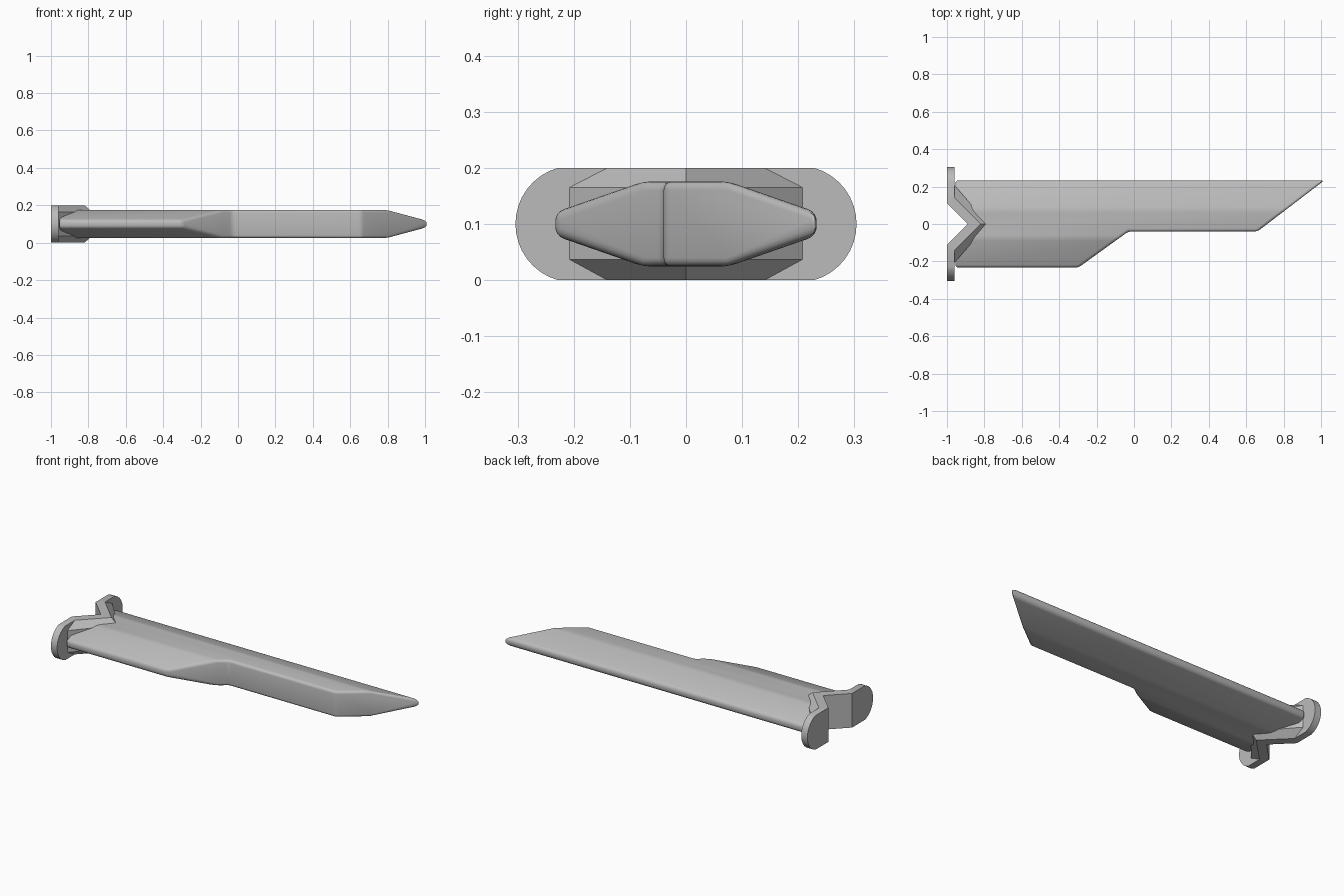
import bpy, bmesh, math

old = bpy.data.objects.get("Cube")
if old:
    bpy.data.objects.remove(old)

steel = bpy.data.materials.new("plain grey")
steel.use_nodes = True
GREY = (0.5, 0.5, 0.5, 1)
steel.diffuse_color = GREY
steel.node_tree.nodes["Principled BSDF"].inputs["Base Color"].default_value = GREY


def loft(name, rings):
    """Solid skinned through rings of equal point count, capped at both ends."""
    bm = bmesh.new()
    loops = [[bm.verts.new(p) for p in ring] for ring in rings]
    n = len(loops[0])
    for a, b in zip(loops, loops[1:]):
        for i in range(n):
            j = (i + 1) % n
            bm.faces.new((a[i], a[j], b[j], b[i]))
    bm.faces.new(loops[0])
    bm.faces.new(loops[-1])
    bmesh.ops.recalc_face_normals(bm, faces=bm.faces)
    mesh = bpy.data.meshes.new(name)
    bm.to_mesh(mesh)
    bm.free()
    obj = bpy.data.objects.new(name, mesh)
    mesh.materials.append(steel)
    bpy.context.collection.objects.link(obj)
    return obj


def activate(obj):
    bpy.ops.object.select_all(action="DESELECT")
    obj.select_set(True)
    bpy.context.view_layer.objects.active = obj


MID = 0.1

# Blade: flattened section run along x
half = [(0.233, -0.021), (0.233, 0.021), (0.075, 0.076)]
section = half + [(-y, -z) for y, z in half]
section = [half[0], half[1], half[2], (-0.075, 0.076),
           (-0.233, 0.021), (-0.233, -0.021), (-0.075, -0.076), (0.075, -0.076)]
blade = loft("blade", [[(x, y, MID + z) for y, z in section] for x in (-1.1, 1.2)])

# Stepped and slanted outline that trims the blade
outline = [(-0.955, 0.3), (-0.955, 0.1), (-0.86, 0), (-0.955, -0.1), (-0.955, -0.3),
           (-0.39, -0.3), (-0.03, -0.04), (0.66, -0.04), (1.105, 0.3)]
cutter = loft("blade_cutter", [[(x, y, z) for x, y in outline] for z in (-0.2, 0.4)])
cutter.hide_render = True

activate(blade)
trim = blade.modifiers.new("trim", "BOOLEAN")
trim.operation = "INTERSECT"
trim.solver = "EXACT"
trim.object = cutter
bpy.ops.object.modifier_apply(modifier=trim.name)
bpy.data.objects.remove(cutter)

# Soft edges on the blade
soft = blade.modifiers.new("soft_edges", "BEVEL")
soft.width = 0.016
soft.segments = 4
soft.limit_method = "ANGLE"
soft.angle_limit = math.radians(15)
bpy.ops.object.modifier_apply(modifier=soft.name)
bpy.ops.object.shade_smooth_by_angle(angle=math.radians(30))

# Guard collar: V-shaped wedge with chamfered top and bottom
def collar_ring(z, w, tip):
    pts = [(-0.98, -w), (-0.96, -w), (tip, 0), (-0.96, w), (-0.98, w),
           (-0.98, 0.09), (-0.89, 0), (-0.98, -0.09)]
    return [(x, y, z) for x, y in pts]


loft("guard_collar", [collar_ring(0, 0.14, -0.82), collar_ring(0.037, 0.208, -0.78),
                      collar_ring(0.165, 0.208, -0.78), collar_ring(0.2, 0.14, -0.82)])

# Guard plates: one round-ended wing on each side
R = 0.104
SWEEP = math.asin(MID / R)


def wing_ring(x, inner, side):
    pts = [(inner, 0)]
    for i in range(17):
        a = SWEEP * (i / 8 - 1)
        pts.append((0.304 - R + R * math.cos(a), MID + R * math.sin(a)))
    pts.append((inner, 2 * MID))
    return [(x, side * y, z) for y, z in pts]


for name, side in (("guard_wing_left", 1), ("guard_wing_right", -1)):
    wing = loft(name, [wing_ring(-1, 0.11, side), wing_ring(-0.96, 0.07, side)])
    activate(wing)
    bpy.ops.object.shade_smooth_by_angle(angle=math.radians(30))
